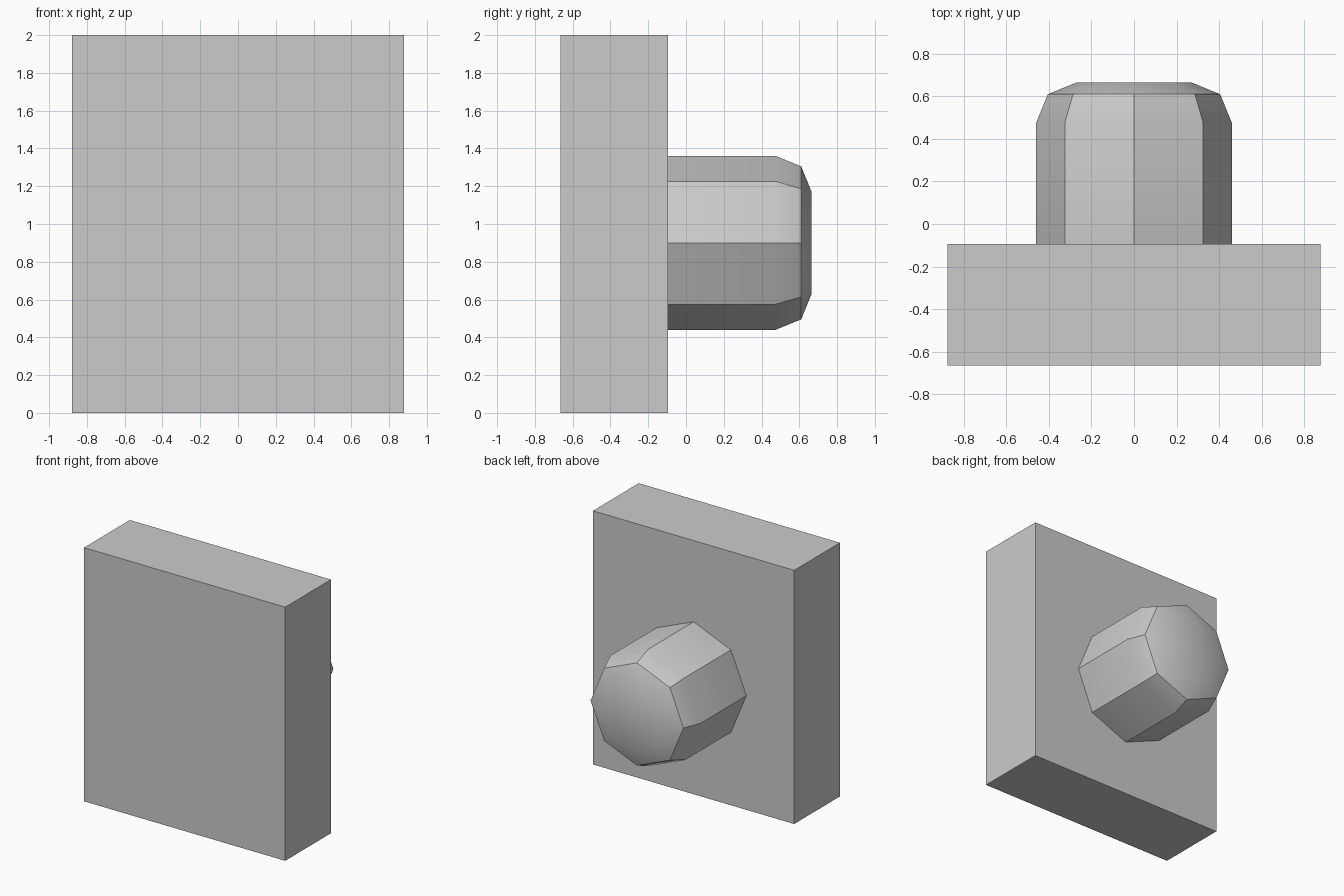
import bpy, bmesh, math
from mathutils import Matrix

cube = bpy.data.objects.get("Cube")
if cube:
    bpy.data.objects.remove(cube, do_unlink=True)

grey = bpy.data.materials.new("plain_grey")
grey.use_nodes = True
colour = (0.6, 0.6, 0.6, 1)
grey.diffuse_color = colour
grey.node_tree.nodes["Principled BSDF"].inputs["Base Color"].default_value = colour


def add_object(name, bm):
    bmesh.ops.recalc_face_normals(bm, faces=bm.faces)
    mesh = bpy.data.meshes.new(name)
    bm.to_mesh(mesh)
    bm.free()
    mesh.materials.append(grey)
    obj = bpy.data.objects.new(name, mesh)
    bpy.context.collection.objects.link(obj)
    return obj


# Rectangular slab
bm = bmesh.new()
bmesh.ops.create_cube(bm, size=1)
bmesh.ops.scale(bm, vec=(1.755, 0.57, 2), verts=bm.verts)
bmesh.ops.translate(bm, vec=(0, -0.38, 1), verts=bm.verts)
add_object("slab", bm)

# Eight-sided knob with a rounded end: (y, radius) profile
SIDES = 8
profile = [(-0.095, 0.46), (0.475, 0.46), (0.61, 0.405), (0.665, 0.27)]
bm = bmesh.new()
rings = []
for y, r in profile:
    angles = [2 * math.pi * i / SIDES for i in range(SIDES)]
    rings.append([bm.verts.new((r * math.cos(a), y, 0.9 + r * math.sin(a))) for a in angles])
for low, high in zip(rings, rings[1:]):
    for i in range(SIDES):
        j = (i + 1) % SIDES
        bm.faces.new((low[i], low[j], high[j], high[i]))
bm.faces.new(rings[0])
bm.faces.new(rings[-1])
knob = add_object("knob", bm)

# Smooth only the shallow bevels
bpy.ops.object.select_all(action="DESELECT")
knob.select_set(True)
bpy.context.view_layer.objects.active = knob
bpy.ops.object.shade_smooth_by_angle(angle=math.radians(30))
